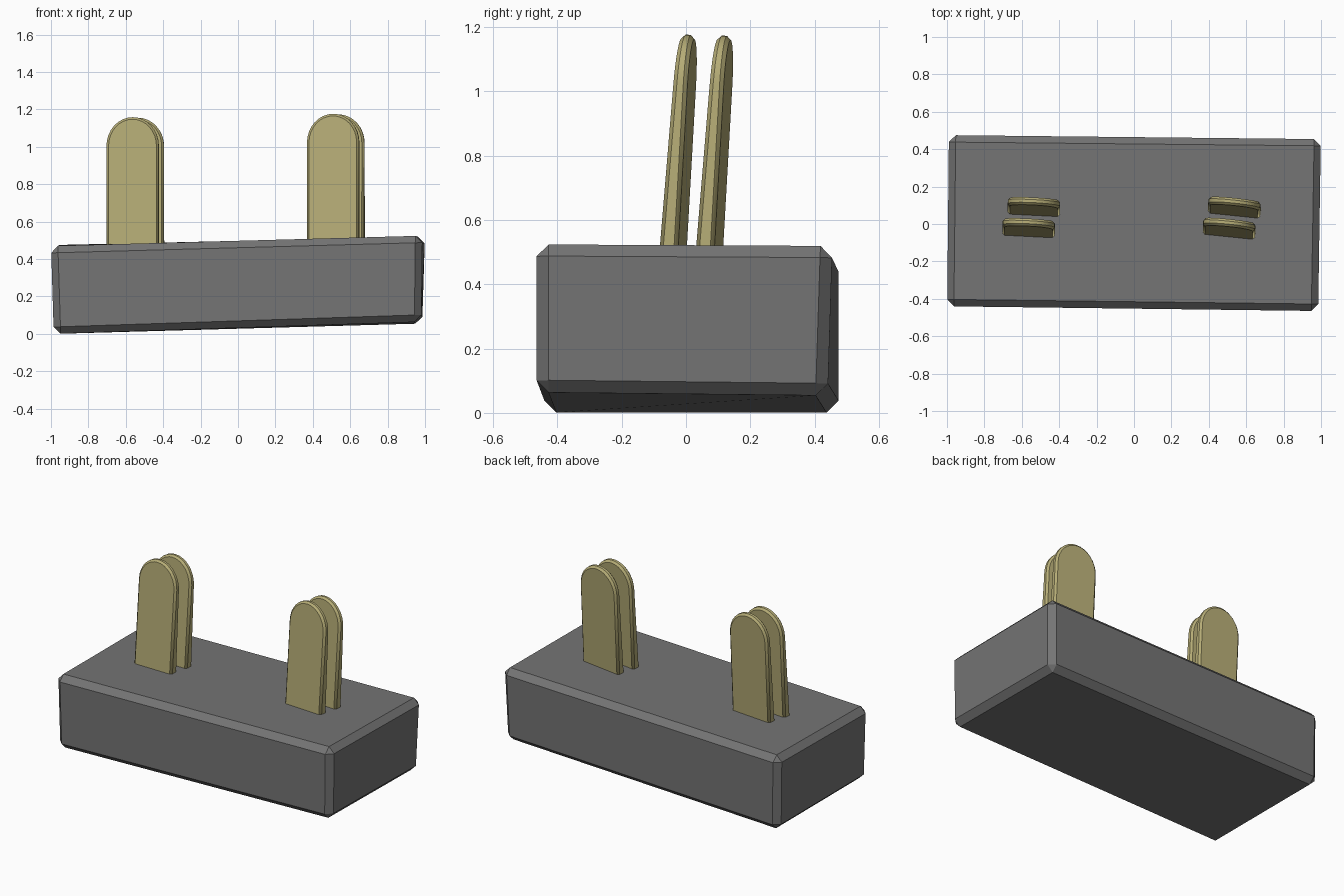
import bpy, bmesh, math
from mathutils import Matrix, Vector

if "Cube" in bpy.data.objects:
    bpy.data.objects.remove(bpy.data.objects["Cube"])


def add_object(name, bm, mat):
    bmesh.ops.recalc_face_normals(bm, faces=bm.faces)
    mesh = bpy.data.meshes.new(name)
    bm.to_mesh(mesh)
    bm.free()
    ob = bpy.data.objects.new(name, mesh)
    bpy.context.collection.objects.link(ob)
    mesh.materials.append(mat)
    return ob


def material(name, color):
    mat = bpy.data.materials.new(name)
    mat.diffuse_color = (*color, 1)
    mat.use_nodes = True
    mat.node_tree.nodes["Principled BSDF"].inputs["Base Color"].default_value = mat.diffuse_color
    return mat


brass = material("brass", (0.46, 0.41, 0.18))
dark_grey = material("dark_grey", (0.175, 0.175, 0.175))

# Body: slightly tilted, uneven block with chamfered edges
corners = [
    (-0.985, -0.44, 0.00), (0.98, -0.465, 0.065), (0.985, 0.44, 0.055), (-0.985, 0.475, 0.00),
    (-1.00, -0.44, 0.47), (0.985, -0.465, 0.525), (1.00, 0.455, 0.52), (-0.99, 0.475, 0.475),
]
bm = bmesh.new()
v = [bm.verts.new(c) for c in corners]
for f in ((0, 3, 2, 1), (4, 5, 6, 7), (0, 1, 5, 4), (1, 2, 6, 5), (2, 3, 7, 6), (3, 0, 4, 7)):
    bm.faces.new([v[i] for i in f])
body = add_object("body", bm, dark_grey)
bevel = body.modifiers.new("chamfer", 'BEVEL')
bevel.width = 0.037
bevel.segments = 1

# Prong: thin round-topped blade, tapering in thickness, leaning back
R, BASE = 0.14, 0.42


def prong(name, x, y, top, turn):
    height = top - BASE
    steps = 16
    outline = [(-R, 0.0), (R, 0.0)]
    outline += [(R * math.cos(math.pi * i / steps),
                 height - R * 1.1 + R * 1.1 * math.sin(math.pi * i / steps)) for i in range(steps + 1)]
    bm = bmesh.new()
    sides = []
    for s in (-1, 1):
        ring = []
        for px, pz in outline:
            half = 0.030 - 0.010 * pz / height
            ring.append(bm.verts.new((px, s * half, pz)))
        sides.append(ring)
        bm.faces.new(ring)
    n = len(outline)
    for i in range(n):
        j = (i + 1) % n
        bm.faces.new((sides[0][i], sides[0][j], sides[1][j], sides[1][i]))
    turn_m = Matrix.Rotation(math.radians(turn), 4, 'Z')
    lean_m = Matrix.Rotation(math.radians(-4), 4, 'X')
    bm.transform(Matrix.Translation(Vector((x, y, BASE))) @ lean_m @ turn_m)
    ob = add_object(name, bm, brass)
    edge = ob.modifiers.new("edge", 'BEVEL')
    edge.width = 0.012
    edge.segments = 1
    bpy.ops.object.select_all(action='DESELECT')
    ob.select_set(True)
    bpy.context.view_layer.objects.active = ob
    bpy.ops.object.shade_smooth_by_angle(angle=math.radians(25))


# Two pairs, the rear blade of each offset from the front one
for side, x, y, top, turn in (("left", -0.563, -0.042, 1.16, -3), ("right", 0.509, -0.046, 1.178, -6)):
    prong(side + "_front_prong", x, y, top, turn)
    prong(side + "_rear_prong", x + 0.028, y + 0.113, top - 0.003, turn)
